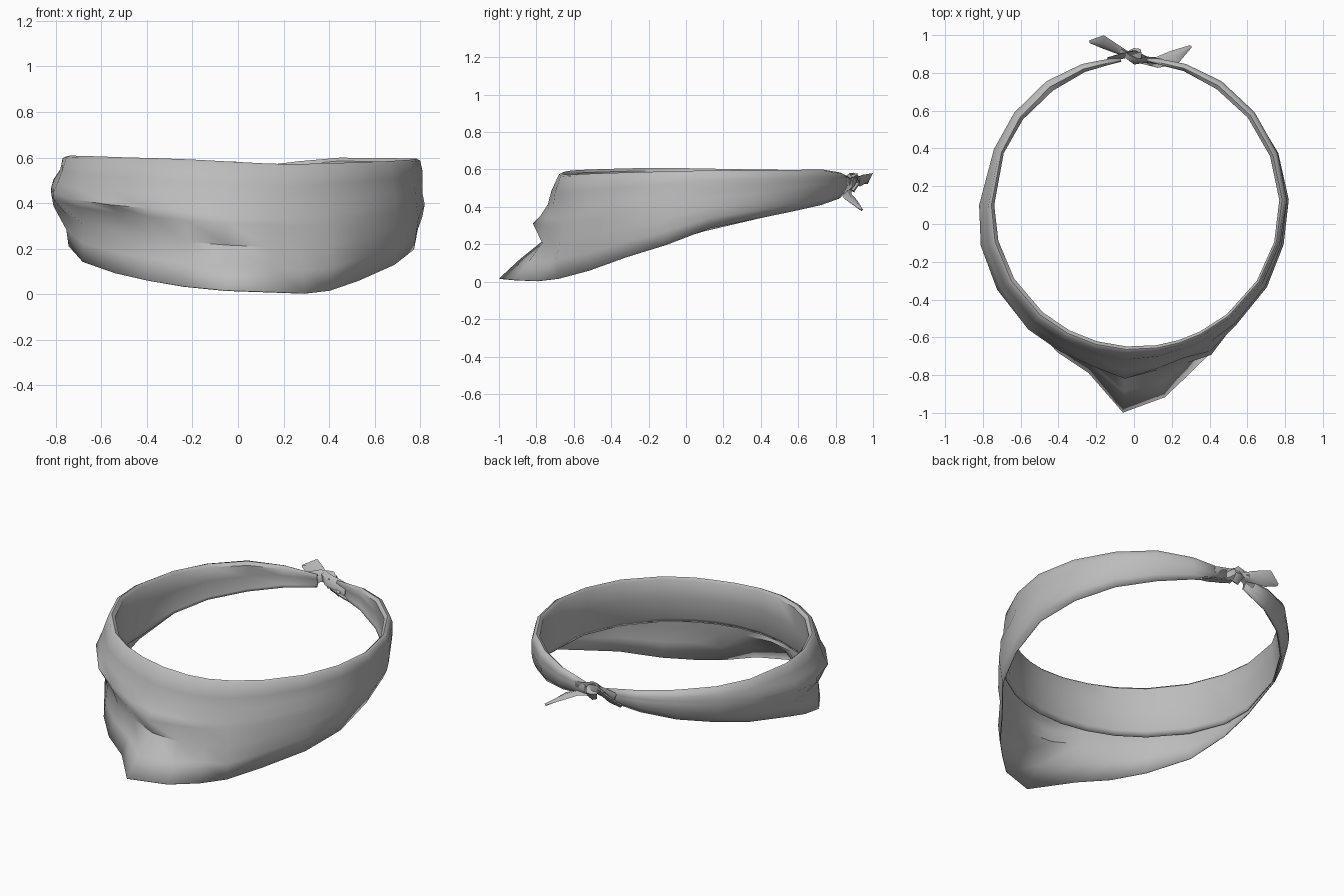
import bpy
import math
from mathutils import Vector

cube = bpy.data.objects.get("Cube")
if cube:
    bpy.data.objects.remove(cube, do_unlink=True)

# One plain cloth colour
cloth = bpy.data.materials.new("grey_cloth")
cloth.use_nodes = True
grey = (0.5, 0.5, 0.5, 1)
cloth.diffuse_color = grey
shader = cloth.node_tree.nodes["Principled BSDF"]
shader.inputs["Base Color"].default_value = grey
shader.inputs["Roughness"].default_value = 0.9


def interpolate(keys, value):
    """Piecewise linear lookup in (position, result) pairs."""
    if value <= keys[0][0]:
        return keys[0][1]
    for (start, low), (end, high) in zip(keys, keys[1:]):
        if value <= end:
            return low + (high - low) * (value - start) / (end - start)
    return keys[-1][1]


def add_mesh(name, verts, faces, crease_angle):
    mesh = bpy.data.meshes.new(name)
    mesh.from_pydata(verts, [], faces)
    mesh.update()
    mesh.materials.append(cloth)
    part = bpy.data.objects.new(name, mesh)
    bpy.context.collection.objects.link(part)
    bpy.ops.object.select_all(action="DESELECT")
    part.select_set(True)
    bpy.context.view_layer.objects.active = part
    bpy.ops.object.shade_smooth_by_angle(angle=math.radians(crease_angle))
    return part


def add_strip(name, path, widths, thickness, side):
    """Folded strip of cloth with a diamond section, tapering along a path."""
    points = [Vector(p) for p in path]
    last = len(points) - 1
    verts, faces = [], []
    for i, (point, width) in enumerate(zip(points, widths)):
        along = (points[min(i + 1, last)] - points[max(i - 1, 0)]).normalized()
        across = Vector(side)
        across = (across - along * across.dot(along)).normalized()
        flat = along.cross(across)
        depth = min(thickness, width)
        verts += [point + across * width, point + flat * depth,
                  point - across * width, point - flat * depth]
    for i in range(last):
        for k in range(4):
            a, b = i * 4 + k, i * 4 + (k + 1) % 4
            faces.append((a, b, b + 4, a + 4))
    faces += [(3, 2, 1, 0), tuple(last * 4 + k for k in range(4))]
    return add_mesh(name, verts, faces, 50)


# Band: edge heights by angle, where zero is the front and positive is left
bottom_edge = [(-175, .48), (-150, .42), (-120, .36), (-90, .27), (-72, .2),
               (-55, .13), (-35, .08), (-15, .035), (-6, .02), (20, .003),
               (32, .025), (50, .1), (72, .18), (90, .28), (120, .36),
               (150, .42), (175, .48)]
top_edge = [(-175, .56), (-150, .595), (-110, .6), (-70, .61), (-20, .595),
            (15, .57), (45, .58), (90, .595), (150, .6), (175, .56)]
inner_edge = [(-175, -.015), (-150, -.04), (-90, -.05), (0, -.03),
              (90, -.02), (150, -.03), (175, -.015)]

# Outward push of the pleats, in hundredths, at each level down the cloth
levels = (0, .17, .3, .41, .48, .65, .82, 1)
pleats = {
    -175: (0, 1, 1, 1, 1, 1, 0, -1),
    -145: (1, 2, 2, 2, 2, 1, 0, -2),
    -112: (-2, 0, 1, 1, 1, 1, -1, -3),
    -90: (-2, -1, 2, 3, 3, 2, -3, -4),
    -75: (-1, 1, 3, 5, 5, -1, -1, -2),
    -40: (0, 3, 5, 8, 4, 3, 4, 5),
    -15: (0, 3, 5, 9, 10, 5, 9, 14),
    -3: (0, 4, 6, 10, 14, 9, 21, 32),
    9: (0, 3, 4, 8, 9, 10, 17, 25),
    18: (0, 2, 3, 6, 7, 7, 10, 16),
    27: (0, 2, 3, 5, 6, 9, 11, 10),
    40: (0, 1, 2, 4, 4, 5, 4, 3),
    75: (0, 1, 1, 2, 2, 3, 2, 1),
    92: (1, 2, 2, 2, 2, 3, 2, 0),
    145: (1, 2, 2, 2, 2, 1, 0, -2),
    175: (0, 1, 1, 1, 1, 1, 0, -1),
}
angles = sorted(set(pleats) | {-160, -128, -58, -27, 58, 110, 128, 160})


def ring_point(angle, push, z):
    a = math.radians(angle)
    return ((.79 + push) * math.sin(a), .1 - (.78 + push) * math.cos(a), z)


verts, faces = [], []
for angle in angles:
    low, top = interpolate(bottom_edge, angle), interpolate(top_edge, angle)
    inner = interpolate(inner_edge, angle)
    outer = [interpolate([(k, v[row] / 100) for k, v in pleats.items()], angle)
             for row in range(len(levels))]
    profile = list(zip(levels, outer))

    def inner_point(push, z):
        """Point of the inner fold, kept inside the outer cloth."""
        limit = interpolate(profile, (top - z) / (top - low)) - .014
        return ring_point(angle, min(push, limit), z)

    # Turned-under hem and inner fold, up to the rim
    hem = max(.32, low + .02)
    verts += [inner_point(inner + .03, max(hem - .03, low + .008)),
              inner_point(inner + .012, hem),
              inner_point(inner + .005, (hem + top) / 2),
              inner_point(inner, top - .015),
              ring_point(angle, (inner + outer[0]) / 2, top)]
    # Outer cloth, rim to lower edge
    for level, push in profile:
        drop = .008 if level == 0 else 0
        verts.append(ring_point(angle, push, top + (low - top) * level - drop))
rows = len(levels) + 5
for col in range(len(angles) - 1):
    for row in range(rows - 1):
        a = col * rows + row
        faces.append((a, a + 1, a + rows + 1, a + rows))
band = add_mesh("folded_band", verts, faces, 50)
cloth_thickness = band.modifiers.new("cloth_thickness", "SOLIDIFY")
cloth_thickness.thickness = .005
cloth_thickness.offset = -1

# Knot: two twisted wraps joining the ends of the band
add_strip("knot_wrap_right",
          [(-.13, .87, .52), (-.06, .89, .545), (0, .905, .55),
           (.05, .88, .51), (.1, .85, .49)],
          [.035, .035, .035, .03, .02], .016, (0, .4, 1))
add_strip("knot_wrap_left",
          [(.14, .86, .52), (.07, .87, .53), (.01, .86, .55),
           (-.03, .885, .555), (-.07, .92, .545)],
          [.035, .035, .035, .03, .02], .016, (0, .5, 1))
add_strip("knot_loop",
          [(.02, .855, .55), (.01, .9, .565), (0, .92, .53), (.01, .89, .485)],
          [.02, .03, .035, .025], .012, (1, .2, 0))

# Loose tails
add_strip("right_tail",
          [(-.02, .89, .535), (-.09, .925, .545), (-.165, .965, .545), (-.235, .965, .53)],
          [.02, .035, .05, .01], .014, (-.5, .7, .5))
add_strip("left_tail",
          [(.03, .87, .5), (.12, .855, .48), (.21, .88, .44), (.3, .94, .385)],
          [.02, .03, .04, .008], .014, (.5, .65, -.4))
